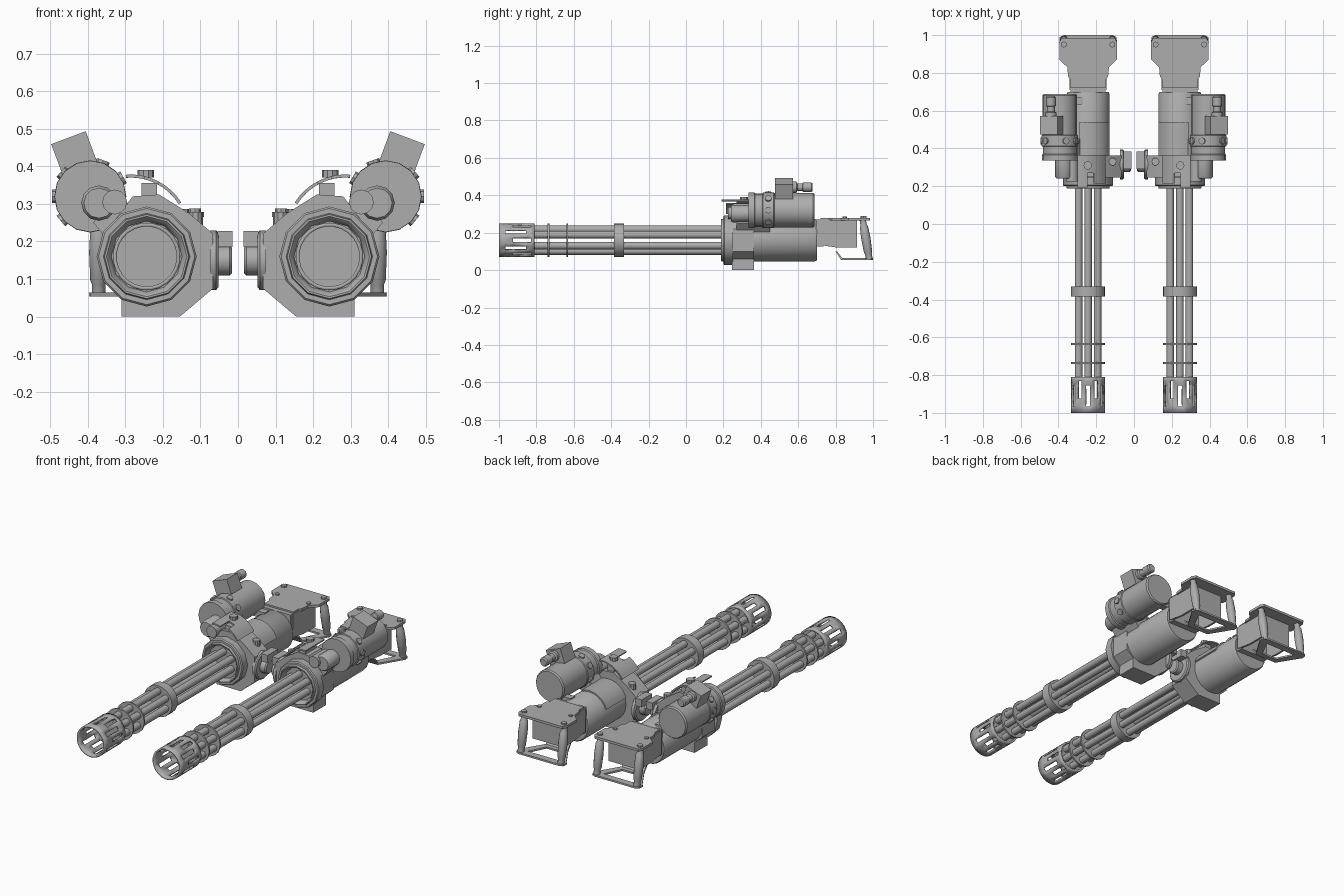
import bpy, bmesh, math
from mathutils import Vector, Matrix

if "Cube" in bpy.data.objects:
    bpy.data.objects.remove(bpy.data.objects["Cube"])

steel = bpy.data.materials.new("steel_grey")
steel.diffuse_color = (0.42, 0.42, 0.42, 1)
steel.use_nodes = True
steel.node_tree.nodes["Principled BSDF"].inputs["Base Color"].default_value = steel.diffuse_color
CX, CZ = 0.243, 0.16          # gun axis


def finish(name, bm, angle=35, recalc=True):
    """Turn a bmesh into an object mirrored to make the twin gun."""
    bmesh.ops.remove_doubles(bm, verts=bm.verts, dist=1e-5)
    if recalc:
        bmesh.ops.recalc_face_normals(bm, faces=bm.faces)
    me = bpy.data.meshes.new(name)
    bm.to_mesh(me)
    bm.free()
    me.materials.append(steel)
    me.polygons.foreach_set("use_smooth", [True] * len(me.polygons))
    me.set_sharp_from_angle(angle=math.radians(angle))
    ob = bpy.data.objects.new(name, me)
    bpy.context.collection.objects.link(ob)
    ob.modifiers.new("twin", 'MIRROR').use_mirror_merge = False
    return ob


def lathe_into(bm, profile, origin, axis=(0, 1, 0), segs=16, closed=False):
    """Spin (radius, distance) pairs around an axis."""
    rot = Vector((0, 0, 1)).rotation_difference(Vector(axis)).to_matrix()
    rings = []
    for r, d in profile:
        rings.append([bm.verts.new(Vector(origin) + rot @ Vector(
            (r * math.cos(2 * math.pi * i / segs), r * math.sin(2 * math.pi * i / segs), d)))
            for i in range(segs)])
    pairs = list(zip(rings, rings[1:])) + ([(rings[-1], rings[0])] if closed else [])
    for a, b in pairs:
        for i in range(segs):
            j = (i + 1) % segs
            bm.faces.new((a[i], a[j], b[j], b[i]))
    bmesh.ops.remove_doubles(bm, verts=bm.verts, dist=1e-5)


def lathe(name, profile, origin, axis=(0, 1, 0), segs=16, closed=False):
    bm = bmesh.new()
    lathe_into(bm, profile, origin, axis, segs, closed)
    return finish(name, bm)


def rod(r, a, b):
    return [(0, a), (r, a), (r, b), (0, b)]


def prism(name, pts, a, b, plane="xz"):
    """Extrude an outline along y (xz), x (yz) or z (xy)."""
    put = {"xz": lambda p, t: (p[0], t, p[1]), "yz": lambda p, t: (t, p[0], p[1]),
           "xy": lambda p, t: (p[0], p[1], t)}[plane]
    bm = bmesh.new()
    lo = [bm.verts.new(put(p, a)) for p in pts]
    hi = [bm.verts.new(put(p, b)) for p in pts]
    bm.faces.new(lo)
    bm.faces.new(hi)
    for i in range(len(pts)):
        j = (i + 1) % len(pts)
        bm.faces.new((lo[i], lo[j], hi[j], hi[i]))
    return finish(name, bm)


def box(name, x, y, z):
    return prism(name, [(x[0], z[0]), (x[1], z[0]), (x[1], z[1]), (x[0], z[1])], *y)


def arc_plate(name, c, r0, r1, a0, a1, y, n=8):
    """Curved plate around a y axis."""
    ang = [math.radians(a0 + (a1 - a0) * i / n) for i in range(n + 1)]
    pts = [(c[0] + r1 * math.cos(a), c[1] + r1 * math.sin(a)) for a in ang]
    pts += [(c[0] + r0 * math.cos(a), c[1] + r0 * math.sin(a)) for a in reversed(ang)]
    return prism(name, pts, *y)


# Six barrels
bm = bmesh.new()
for k in range(6):
    a = math.radians(90 + 60 * k)
    lathe_into(bm, rod(0.02, -0.825, 0.22),
               (CX + 0.058 * math.cos(a), 0, CZ + 0.058 * math.sin(a)), segs=12)
finish("barrels", bm)

# Slotted muzzle shroud with staggered openings
bm = bmesh.new()
rows = [-1, -0.965, -0.925, -0.855, -0.83, -0.81]
angs = [math.radians(90 + 30 * k + s) for k in range(12) for s in (-7.5, 7.5)]
grid = [[bm.verts.new((CX + 0.09 * math.cos(a), y, CZ + 0.09 * math.sin(a))) for a in angs]
        for y in rows]
for r in range(5):
    for i in range(24):
        slot = i % 2 == 0 and r in ((1, 2) if i % 4 == 0 else (2, 3))
        if not slot:
            j = (i + 1) % 24
            bm.faces.new((grid[r][i], grid[r + 1][i], grid[r + 1][j], grid[r][j]))
bmesh.ops.recalc_face_normals(bm, faces=bm.faces)
shroud = finish("muzzle_shroud", bm)
wall = shroud.modifiers.new("wall", 'SOLIDIFY')
wall.thickness, wall.offset = 0.01, -1

# Barrel plates, clamp
for name, r, a, b in (("muzzle_plate", 0.088, -0.822, -0.812), ("spacer_front", 0.09, -0.74, -0.731),
                      ("spacer_rear", 0.09, -0.64, -0.631), ("barrel_clamp", 0.09, -0.385, -0.332)):
    lathe(name, rod(r, a, b), (CX, 0, CZ), segs=12 if r < 0.09 else 20)

# Stepped front flange and main housing
lathe("front_flange", [(0, 0.215), (0.094, 0.215), (0.099, 0.195), (0.107, 0.187), (0.112, 0.187),
                       (0.115, 0.2), (0.128, 0.2), (0.133, 0.206), (0.133, 0.25), (0, 0.25)],
      (CX, 0, CZ), segs=12)
lathe("housing", [(0, 0.24), (0.113, 0.24), (0.113, 0.69), (0.107, 0.7), (0, 0.7)],
      (CX, 0, CZ), segs=24)
arc_plate("housing_cover", (CX, CZ), 0.105, 0.121, 68, 160, (0.36, 0.54))

# Angular collar with the block underneath
prism("collar", [(0.155, 0), (0.31, 0), (0.31, 0.06), (0.356, 0.1), (0.356, 0.22), (0.31, 0.28),
                 (0.28, 0.32), (0.21, 0.325), (0.13, 0.275), (0.066, 0.22), (0.066, 0.075)],
      0.246, 0.363)

# Inner feed knob
lathe("feed_flange", [(0, 0.052), (0.072, 0.052), (0.079, 0.058), (0.079, 0.075), (0, 0.075)],
      (0, 0.315, 0.15), (1, 0, 0))
lathe("feed_knob", [(0, 0.016), (0.034, 0.016), (0.04, 0.022), (0.04, 0.06), (0, 0.06)],
      (0, 0.315, 0.15), (1, 0, 0))
box("feed_catch", (0.014, 0.055), (0.29, 0.385), (0.185, 0.228))

# Curved feed cover with a prong, block and bolts
arc_plate("feed_cover", (0.285, 0.22), 0.15, 0.158, 85, 148, (0.27, 0.365))
arc_plate("feed_cover_prong", (0.285, 0.22), 0.15, 0.158, 85, 104, (0.19, 0.275), 4)
arc_plate("feed_cover_hook", (0.285, 0.22), 0.15, 0.158, 118, 148, (0.215, 0.275), 4)
box("cover_block", (0.215, 0.257), (0.25, 0.35), (0.31, 0.355))
lathe("cover_bolt", rod(0.022, 0.37, 0.39), (0.245, 0.31, 0), (0, 0, 1), 10)
lathe("collar_bolt", rod(0.02, 0.24, 0.278), (0.113, 0.33, 0), (0, 0, 1), 10)

# Drive motor with raised bands
MX, MZ = 0.393, 0.32
lathe("motor", [(0, 0.335), (0.095, 0.335), (0.095, 0.365), (0.09, 0.37), (0.09, 0.41), (0.096, 0.412),
                (0.096, 0.468), (0.092, 0.472), (0.092, 0.68), (0.086, 0.688), (0, 0.688)],
      (MX, 0, MZ), segs=16)
bm = bmesh.new()
for deg in (0, 40, 110, 150, 200, 320):
    a = math.radians(deg)
    lathe_into(bm, rod(0.018, 0.085, 0.102), (MX, 0.44, MZ), (math.cos(a), 0, math.sin(a)), 8)
finish("motor_bolts", bm)
lathe("gear_case", [(0, 0.24), (0.04, 0.24), (0.047, 0.25), (0.047, 0.345), (0, 0.345)],
      (0.37, 0, 0.302), segs=12)
lathe("idler_case", rod(0.033, 0.225, 0.345), (0.328, 0, 0.305), segs=12)
prism("motor_mount", [(0.27, 0.25), (0.335, 0.19), (0.385, 0.25), (0.33, 0.33)], 0.27, 0.45)
box("rear_strap", (0.27, 0.35), (0.63, 0.67), (0.24, 0.275))

# Tilted connector box and plug on the motor
up, side = Vector((0.35, 0.937)), Vector((0.937, -0.35))
c = Vector((0.451, 0.476))
prism("connector_box", [tuple(c + side * s + up * u) for s, u in
                        ((-0.049, 0), (0.049, 0), (0.049, -0.085), (-0.049, -0.085))], 0.475, 0.573)
prism("connector_stem", [tuple(c + side * s + up * u) for s, u in
                         ((-0.03, -0.08), (0.03, -0.08), (0.03, -0.14), (-0.03, -0.14))], 0.49, 0.56)
lathe("connector_plug", [(0, 0.57), (0.03, 0.57), (0.03, 0.59), (0.021, 0.595), (0.021, 0.622),
                         (0.026, 0.626), (0.026, 0.67), (0.02, 0.677), (0, 0.677)],
      (0.44, 0, 0.443), segs=12)

# Rear handle: top plate and open-bottomed box
half = [(0.093, 0.72), (0.093, 0.765), (0.106, 0.78), (0.11, 0.83), (0.152, 0.87), (0.152, 0.965),
        (0.14, 0.985)]
HX = 0.243
prism("handle_plate", [(HX + x, y) for x, y in half] + [(HX - x, y) for x, y in reversed(half)],
      0.265, 0.279, "xy")
for name, x in (("box_wall_inner", (0.145, 0.157)), ("box_wall_outer", (0.329, 0.341))):
    prism(name, [(0.71, 0.135), (0.81, 0.12), (0.915, 0.12), (0.915, 0.27), (0.71, 0.27)], *x, "yz")
box("box_wall_rear", (0.15, 0.335), (0.903, 0.914), (0.12, 0.27))
box("box_wall_front", (0.15, 0.335), (0.695, 0.735), (0.125, 0.27))

# Grips, with bolt heads on the plate
for name, s in (("grip_inner", -1), ("grip_outer", 1)):
    gx = HX + 0.128 * s
    d = Vector((0, 0.035, -0.212))
    lathe(name, [(0, 0), (0.017, 0), (0.017, 0.03), (0.022, 0.04), (0.025, 0.1), (0.022, 0.175),
                 (0.018, 0.185), (0.018, d.length), (0, d.length)],
          (gx, 0.945, 0.27), d.normalized(), 12)
    lathe(name + "_bolt", rod(0.016, 0.275, 0.288), (gx, 0.95, 0), (0, 0, 1), 8)
    lathe(name + "_plate_bolt", rod(0.012, 0.275, 0.286), (HX + 0.1 * s, 0.85, 0), (0, 0, 1), 8)
    # Diagonal arm of the lower frame
    prism(name + "_brace", [(HX + x * s, y) for x, y in
                            ((0.152, 0.965), (0.1, 0.965), (0.045, 0.855), (0.07, 0.83))],
          0.054, 0.064, "xy")

# Lower frame bars and bent front lip
prism("lower_bar", [(HX - 0.153, 0.96), (HX + 0.153, 0.96), (HX + 0.15, 0.99), (HX + 0.13, 1.0),
                    (HX - 0.13, 1.0), (HX - 0.15, 0.99)], 0.054, 0.064, "xy")
prism("lower_lip", [(0.8, 0.098), (0.83, 0.054), (0.86, 0.054), (0.86, 0.064), (0.835, 0.064),
                    (0.808, 0.1)], HX - 0.07, HX + 0.07, "yz")
